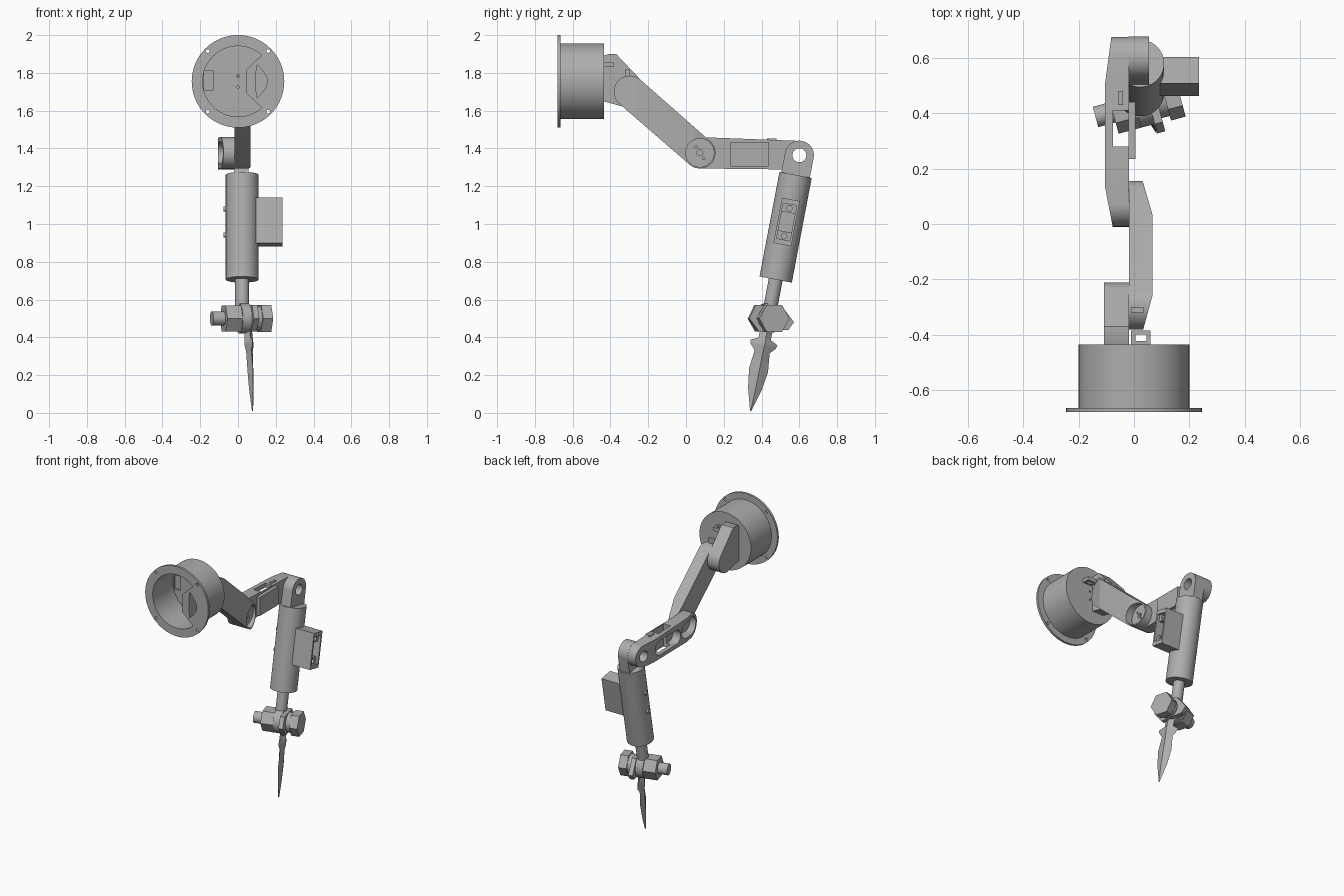
import bpy, bmesh
from math import cos, sin, pi, radians, acos
from mathutils import Matrix, Vector, geometry

if "Cube" in bpy.data.objects:
    bpy.data.objects.remove(bpy.data.objects["Cube"], do_unlink=True)

grey = bpy.data.materials.new("plain grey")
grey.use_nodes = True
grey.diffuse_color = (0.42, 0.42, 0.42, 1)
grey.node_tree.nodes["Principled BSDF"].inputs["Base Color"].default_value = grey.diffuse_color
parts = []

# Frames: SIDE draws in (y, z) and extrudes along x, BASE extrudes along y
T = Matrix.Translation
SIDE = Matrix(((0, 0, 1, 0), (1, 0, 0, 0), (0, 1, 0, 0), (0, 0, 0, 1)))
BASE = T((0, 0, 1.755)) @ Matrix.Rotation(-pi / 2, 4, 'X')
SHOULDER, ELBOW, WRIST = (-0.297, 1.70), (0.073, 1.377), (0.60, 1.364)
LOWER = T((0.022, *WRIST)) @ Matrix.Rotation(-0.188, 4, 'X')
JOINT = T((0.03, 0.432, 0.50)) @ Matrix.Rotation(radians(15), 4, 'Z') @ SIDE


def finish(bm, name):
    bmesh.ops.recalc_face_normals(bm, faces=bm.faces)
    mesh = bpy.data.meshes.new(name)
    bm.to_mesh(mesh)
    bm.free()
    ob = bpy.data.objects.new(name, mesh)
    bpy.context.collection.objects.link(ob)
    mesh.materials.append(grey)
    parts.append(ob)
    return ob


def prism(name, pts, a, b, frame=SIDE, planes=()):
    """Extrude a flat outline from a to b, then trim by world planes."""
    bm = bmesh.new()
    face = bm.faces.new([bm.verts.new((p[0], p[1], a)) for p in pts])
    ext = bmesh.ops.extrude_face_region(bm, geom=[face])
    bmesh.ops.translate(bm, vec=(0, 0, b - a),
                        verts=[v for v in ext["geom"] if isinstance(v, bmesh.types.BMVert)])
    bm.transform(frame)
    for co, no in planes:
        cut = bmesh.ops.bisect_plane(bm, geom=bm.verts[:] + bm.edges[:] + bm.faces[:],
                                     plane_co=co, plane_no=no, clear_outer=True)
        edges = [e for e in cut["geom_cut"] if isinstance(e, bmesh.types.BMEdge)]
        bmesh.ops.contextual_create(bm, geom=edges)
    return finish(bm, name)


def circle(c, r, n=48, start=0.0):
    return [(c[0] + r * cos(start + 2 * pi * i / n), c[1] + r * sin(start + 2 * pi * i / n))
            for i in range(n)]


def rect(x0, x1, y0, y1):
    return [(x0, y0), (x1, y0), (x1, y1), (x0, y1)]


def hull(pts):
    return [pts[i] for i in geometry.convex_hull_2d([Vector(p) for p in pts])]


def capsule(p, q, r, s):
    return hull(circle(p, r) + circle(q, s))


def carve(ob, *cutters, mode='DIFFERENCE'):
    for c in cutters:
        m = ob.modifiers.new("carve", 'BOOLEAN')
        m.operation, m.object, m.solver = mode, c, 'EXACT'
    bpy.context.view_layer.update()
    deps = bpy.context.evaluated_depsgraph_get()
    ob.data = bpy.data.meshes.new_from_object(ob.evaluated_get(deps))
    ob.modifiers.clear()
    for c in cutters:
        parts.remove(c)
        bpy.data.objects.remove(c, do_unlink=True)


# Base drum with flange, part-filled cavity and screw holes
base = prism("base_drum", circle((0, 0), 0.2, 96), -0.67, -0.435, BASE)
carve(base, prism("flange", circle((0, 0), 0.245, 96), -0.68, -0.664, BASE), mode='UNION')
half = acos(0.125 / 0.187)
arc = [(0.187 * cos(half + (2 * pi - 2 * half) * i / 60),
        0.187 * sin(half + (2 * pi - 2 * half) * i / 60)) for i in range(61)]
lens = [(0.1 - 0.006 * sin(pi * i / 12), -0.09 + 0.015 * i) for i in range(13)]
lens += [(0.1 + 0.055 * sin(pi * i / 12), 0.09 - 0.015 * i) for i in range(1, 12)]
cuts = [prism("cavity", arc + [(0.042, -0.06), (0.042, 0.06)], -0.7, -0.455, BASE),
        prism("slot", lens, -0.7, -0.5, BASE),
        prism("socket", rect(-0.18, -0.13, -0.055, 0.045), -0.5, -0.442, BASE),
        prism("side_hole", circle((-0.632, 1.755), 0.02, 24), 0.17, 0.3)]
cuts += [prism("screw", circle((0.16 * sx, 0.16 * sy), 0.01, 16), -0.7, -0.65, BASE)
         for sx in (-1, 1) for sy in (-1, 1)]
cuts += [prism("pin", circle((0, y), 0.007, 12), -0.5, -0.4, BASE) for y in (-0.03, 0.03)]
carve(base, *cuts)

# Cable loop behind the drum
loop = prism("cable_loop", rect(-0.01, 0.06, -0.44, -0.385), 1.83, 1.855, Matrix())
carve(loop, prism("gap", rect(0.005, 0.045, -0.422, -0.4), 1.8, 1.9, Matrix()))

# Shoulder bracket, hollow on its outer side
outline = hull(circle(SHOULDER, 0.085) + [(-0.44, 1.65), (-0.44, 1.89), (-0.41, 1.9), (-0.37, 1.9)])
bracket = prism("shoulder_bracket", outline, -0.108, -0.018,
                planes=[((-0.108, -0.435, 1.7), (-0.245, -0.023, 0))])
carve(bracket, prism("pocket", capsule((-0.375, 1.825), SHOULDER, 0.055, 0.06), -0.2, -0.04))

# Upper arm with bevelled ends and recessed pivot discs
upper = prism("upper_arm", capsule(SHOULDER, ELBOW, 0.085, 0.083), -0.018, 0.066,
              planes=[((0.03, 0.16, 1.4), (0.12, 0.035, 0)),
                      ((0.035, -0.375, 1.7), (0.11, -0.03, 0))])
cuts = []
for p in (SHOULDER, ELBOW):
    cuts.append(prism("recess", circle(p, 0.075), 0.015, 0.1))
    cuts.append(prism("hub", circle(p, 0.016, 20), -0.005, 0.1))
    for k in (-1, 1):
        cuts.append(prism("pin", circle((p[0] + 0.02 * k, p[1] - 0.03 * k), 0.007, 12), -0.005, 0.1))
carve(upper, *cuts)
prism("arm_tab", rect(-0.32, -0.3, 1.76, 1.82), -0.01, 0.035)

# Forearm with motor frame, window and hollow elbow end
forearm = prism("forearm", capsule(ELBOW, WRIST, 0.083, 0.076), -0.105, -0.018,
                planes=[((-0.075, -0.02, 1.4), (-0.14, -0.027, 0)),
                        ((-0.082, 0.675, 1.4), (-0.17, 0.023, 0))])
carve(forearm, prism("frame", rect(0.235, 0.44, 1.305, 1.435), -0.05, 0.005), mode='UNION')
carve(forearm,
      prism("window", rect(-0.075, -0.02, 0.28, 0.41), 1.2, 1.6, Matrix()),
      prism("side_pocket", capsule((0.26, 1.37), (0.44, 1.367), 0.05, 0.05), -0.2, -0.045),
      prism("end_pocket", capsule((0.065, 1.377), (0.14, 1.376), 0.06, 0.055), -0.2, -0.035),
      prism("pivot_hole", circle(WRIST, 0.037), -0.2, 0.1))
for y in (0.22, 0.43):
    prism("forearm_rib", rect(y, y + 0.05, 1.42, 1.452), -0.057, -0.04)

# Lower arm: knuckle, barrel and rod
knuckle = prism("lower_knuckle", hull(circle((0, 0), 0.077) + rect(-0.077, 0.077, -0.13, 0)),
                -0.042, 0.033, LOWER @ SIDE)
carve(knuckle, prism("pivot_hole", circle((0, 0), 0.037), -0.2, 0.2, LOWER @ SIDE))
prism("lower_barrel", circle((0, 0), 0.087, 64), -0.67, -0.106, LOWER)
prism("lower_rod", circle((0, 0), 0.037), -0.85, -0.66, LOWER)
for z in (-0.29, -0.43):
    prism("barrel_screw", circle((0, z), 0.014, 16), -0.1, -0.07, LOWER @ SIDE)

# Motor housing on the barrel, open on the outer face
housing = prism("motor_housing", rect(-0.048, 0.048, -0.482, -0.238), 0.06, 0.213, LOWER @ SIDE)
carve(housing, prism("opening", rect(-0.036, 0.036, -0.455, -0.265), 0.11, 0.3, LOWER @ SIDE))
for z in (-0.435, -0.285):
    lug = prism("motor_lug", rect(-0.037, 0.037, z - 0.024, z + 0.024), 0.1, 0.195, LOWER @ SIDE)
    carve(lug, prism("lug_hole", circle((0, z), 0.015, 20), 0.15, 0.3, LOWER @ SIDE))

# Hand joint: bolt, nut, rings and clamp plate
prism("bolt_end", circle((0, 0), 0.038, 32), -0.175, -0.09, JOINT)
prism("bolt_nut", circle((0, 0), 0.08, 6), -0.11, -0.02, JOINT)
prism("rod_ring", circle((0, 0), 0.08), -0.025, 0.025, JOINT)
prism("bolt_washer", circle((0, 0), 0.066), 0.02, 0.09, JOINT)
prism("bolt_head", circle((0, 0), 0.083, 6), 0.085, 0.14, JOINT)
prism("clamp_plate", hull([(-0.115, 0), (-0.08, 0.07), (0.06, 0.07), (0.13, -0.02),
                           (0.1, -0.06), (-0.06, -0.07)]), 0.025, 0.055, JOINT)

# Blade lofted from diamond sections: distance, half width, half thickness
stations = [(0.05, 0.035, 0.02), (0.11, 0.034, 0.022), (0.13, 0.075, 0.024), (0.15, 0.07, 0.024),
            (0.18, 0.042, 0.018), (0.28, 0.053, 0.016), (0.38, 0.038, 0.013), (0.5, 0.003, 0.003)]
bm = bmesh.new()
rings = [[bm.verts.new((x, -t, z)) for x, z in ((-w, 0), (0, -h), (w, 0), (0, h))]
         for t, w, h in stations]
for a, b in zip(rings, rings[1:]):
    for i in range(4):
        bm.faces.new((a[i], a[(i + 1) % 4], b[(i + 1) % 4], b[i]))
bm.faces.new(rings[0])
bm.faces.new(rings[-1])
bm.transform(JOINT @ T((0, 0, 0.022)) @ Matrix.Rotation(-0.2, 4, 'Z'))
finish(bm, "blade")

# Smooth the round walls and keep the edges sharp
for ob in bpy.context.view_layer.objects:
    ob.select_set(ob in parts)
bpy.context.view_layer.objects.active = parts[0]
bpy.ops.object.shade_smooth_by_angle(angle=radians(28))
